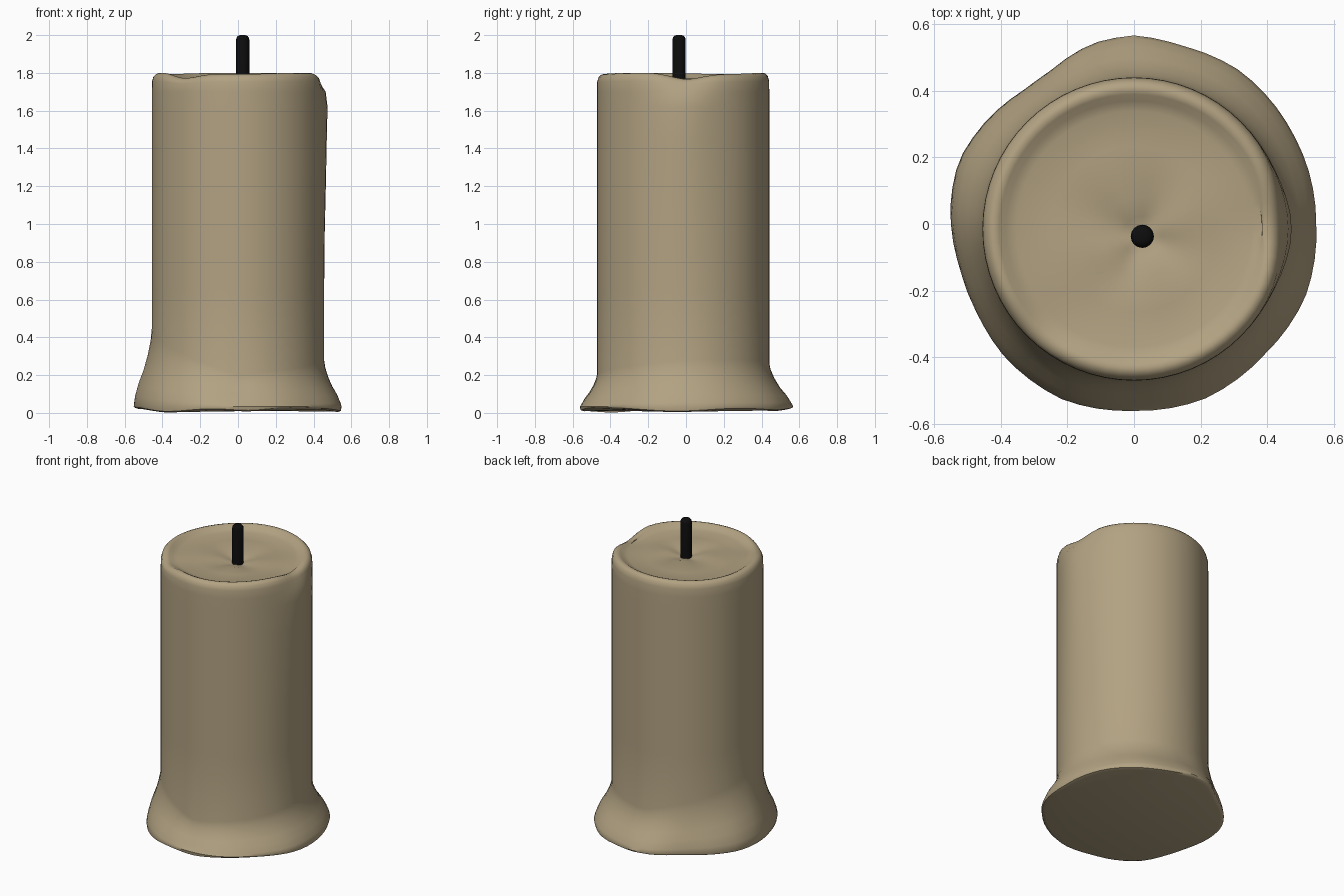
import bpy, bmesh, math

if "Cube" in bpy.data.objects:
    bpy.data.objects.remove(bpy.data.objects["Cube"])

SEG = 64
CY = -0.015  # the shaft sits slightly toward the front


def material(name, rgb):
    m = bpy.data.materials.new(name)
    m.diffuse_color = (*rgb, 1)
    m.use_nodes = True
    m.node_tree.nodes["Principled BSDF"].inputs["Base Color"].default_value = m.diffuse_color
    return m


def around(table, deg):
    """Linear interpolation of (angle, value) pairs around the circle."""
    deg %= 360
    pts = table + [(table[0][0] + 360, table[0][1])]
    for (a, u), (b, v) in zip(pts, pts[1:]):
        if a <= deg <= b:
            return u + (v - u) * (deg - a) / (b - a)


def bump(deg, centre, width):
    d = (deg - centre + 180) % 360 - 180
    return math.exp(-(d / width) ** 2)


def lathe(name, rings, mat):
    """Skin a list of rings, capping both ends."""
    bm = bmesh.new()
    vs = [[bm.verts.new(p) for p in ring] for ring in rings]
    for a, b in zip(vs, vs[1:]):
        n = len(a)
        for i in range(n):
            j = (i + 1) % n
            bm.faces.new((a[i], a[j], b[j], b[i]))
    bm.faces.new(vs[0][::-1])
    bm.faces.new(vs[-1])
    me = bpy.data.meshes.new(name)
    bm.to_mesh(me)
    bm.free()
    me.materials.append(mat)
    ob = bpy.data.objects.new(name, me)
    bpy.context.collection.objects.link(ob)
    bpy.context.view_layer.objects.active = ob
    ob.select_set(True)
    bpy.ops.object.shade_smooth_by_angle(angle=math.radians(50))
    ob.select_set(False)
    return ob


wax = material("tan wax", (0.445, 0.361, 0.223))
char = material("charred black", (0.004, 0.004, 0.004))

# Irregular puddled foot: radius and height of the flare by direction
foot_r = [(0, .548), (30, .55), (56, .56), (75, .555), (90, .567), (103, .557), (120, .522),
          (130, .522), (142, .538), (160, .56), (174, .555), (195, .54), (210, .543),
          (225, .557), (248, .57), (270, .562), (292, .567), (315, .555), (337, .56)]
flare_h = [(0, .28), (45, .28), (90, .26), (135, .36), (180, .45), (225, .33), (270, .2), (315, .24)]
flare = [(0.08, 1.0), (0.2, .93), (0.35, .74), (0.5, .47), (0.68, .23), (0.85, .07), (1.0, 0)]


def ring(fn):
    return [fn(360 * i / SEG) for i in range(SEG)]


def polar(deg, r, z, cx=0, cy=0):
    a = math.radians(deg)
    return (cx + r * math.cos(a), cy + r * math.sin(a), z)


def foot_z(d):
    return .022 - .02 * bump(d, 228, 22) - .014 * bump(d, 275, 14) - .018 * bump(d, 355, 25) \
        - .012 * bump(d, 60, 20)


def foot_point(d, k, h):
    r = around(foot_r, d)
    x, y, _ = polar(d, r, 0)
    sx, sy, _ = polar(d, .456, 0, 0, CY)
    return (sx + (x - sx) * k, sy + (y - sy) * k, max(h * around(flare_h, d), .035 if k == 1 else 0))


rings = [ring(lambda d: polar(d, around(foot_r, d) * .96, foot_z(d))),
         ring(lambda d: polar(d, around(foot_r, d) * .993, foot_z(d) + .006))]
for h, k in flare:
    rings.append(ring(lambda d: foot_point(d, k, h)))

# Straight shaft, with a run of wax bulging on the right side
for z, run in [(.65, 0), (.95, .003), (1.2, .009), (1.45, .014), (1.62, .018), (1.7, .008)]:
    rings.append(ring(lambda d: polar(d, .456 + run * bump(d, 0, 18), z, 0, CY)))


# Rounded rim with low spots, then the melted dish
def sag(d):
    return .03 * bump(d, 2, 16) + .028 * bump(d, 228, 16) + .004 * math.sin(math.radians(3 * d))


for r, z, s in [(.455, 1.755, .4), (.448, 1.78, .8), (.435, 1.793, 1), (.42, 1.798, 1),
                (.405, 1.792, .9), (.385, 1.778, .6), (.355, 1.768, .3), (.25, 1.768, -.1)]:
    rings.append(ring(lambda d: polar(d, r - .02 * bump(d, 2, 16) * (z > 1.75 and r > .4),
                                      min(z - s * sag(d), 1.8), 0, CY)))
for r, z in [(.12, 1.765), (.06, 1.752), (.03, 1.745)]:
    rings.append(ring(lambda d: polar(d, r, z + .006 * math.sin(math.radians(4 * d)) * r / .12,
                                      .025, -.037)))
lathe("candle_body", rings, wax)

# Wick with a rounded tip
wick = [[polar(360 * i / 16, r, z, .025, -.037) for i in range(16)]
        for r, z in [(.035, 1.72), (.035, 1.975), (.032, 1.988), (.025, 1.996), (.014, 2.0)]]
lathe("wick", wick, char)
